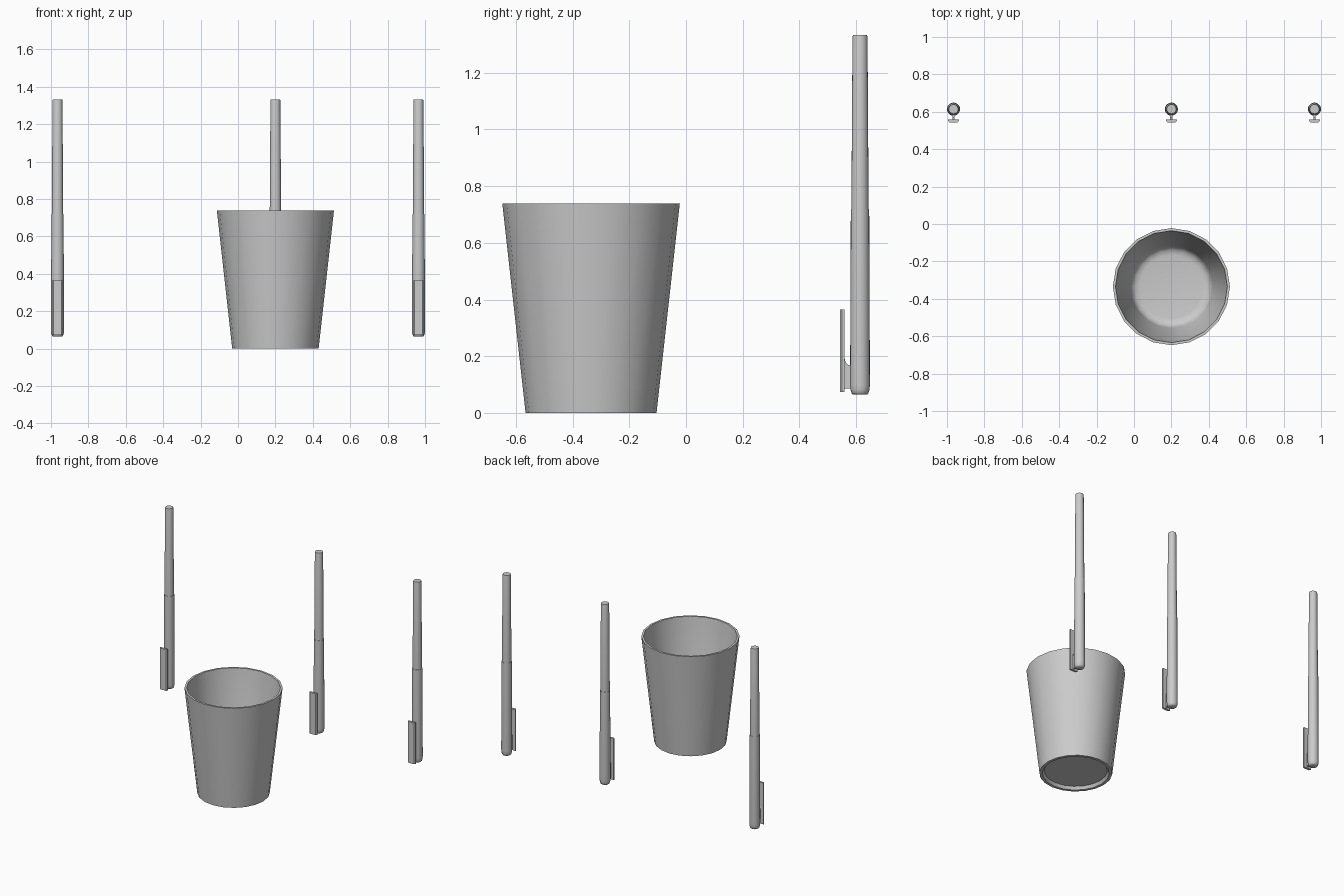
import bpy, bmesh, math

if "Cube" in bpy.data.objects:
    bpy.data.objects.remove(bpy.data.objects["Cube"])


def finish(name, bm, loc, angle=35):
    bmesh.ops.recalc_face_normals(bm, faces=bm.faces)
    me = bpy.data.meshes.new(name)
    bm.to_mesh(me)
    bm.free()
    ob = bpy.data.objects.new(name, me)
    bpy.context.collection.objects.link(ob)
    ob.location = loc
    bpy.ops.object.select_all(action='DESELECT')
    ob.select_set(True)
    bpy.context.view_layer.objects.active = ob
    bpy.ops.object.shade_smooth_by_angle(angle=math.radians(angle))
    return ob


def lathe(name, profile, sides, loc, angle=35):
    """Revolve (radius, z) points about z; both ends are capped."""
    bm = bmesh.new()
    rings = []
    for r, z in profile:
        rings.append([bm.verts.new((r * math.cos(2 * math.pi * i / sides),
                                    r * math.sin(2 * math.pi * i / sides), z))
                      for i in range(sides)])
    for a, b in zip(rings, rings[1:]):
        for i in range(sides):
            j = (i + 1) % sides
            bm.faces.new((a[i], a[j], b[j], b[i]))
    bm.faces.new(rings[0])
    bm.faces.new(rings[-1])
    return finish(name, bm, loc, angle)


def prism(name, outline, axis, depth, loc):
    """Extrude a closed 2D outline, centred, along x (yz outline) or z (xy outline)."""
    bm = bmesh.new()
    ends = []
    for d in (-depth / 2, depth / 2):
        ends.append([bm.verts.new((d, u, v) if axis == 'x' else (u, v, d))
                     for u, v in outline])
    bm.faces.new(ends[0])
    bm.faces.new(ends[1])
    n = len(outline)
    for i in range(n):
        j = (i + 1) % n
        bm.faces.new((ends[0][i], ends[0][j], ends[1][j], ends[1][i]))
    return finish(name, bm, loc)


# Tapered cup with thin wall, rounded inner floor and recessed underside
cup_profile = [(0.2, 0.02), (0.212, 0.0), (0.231, 0.0), (0.313, 0.738),
               (0.299, 0.738), (0.221, 0.075), (0.212, 0.052),
               (0.195, 0.037), (0.17, 0.033)]
lathe("cup", cup_profile, 20, (0.2, -0.335, 0))

# Three capped pens standing behind the cup
for n, x in enumerate((-0.965, 0.2, 0.965), 1):
    y = 0.614
    # cap with rounded closed end
    lathe(f"pen_cap_{n}", [(0.025, 0.065), (0.03, 0.07), (0.0335, 0.082),
                           (0.035, 0.1), (0.0325, 0.72), (0.029, 0.72)],
          20, (x, y, 0), 50)
    # tapering barrel
    lathe(f"pen_barrel_{n}", [(0.03, 0.66), (0.0305, 0.72), (0.0265, 1.325),
                              (0.025, 1.333)], 20, (x, y, 0), 50)
    # flat clip with chamfered front corners
    prism(f"pen_clip_{n}", [(-0.029, 0.559), (-0.029, 0.551), (-0.022, 0.544),
                            (0.022, 0.544), (0.029, 0.551), (0.029, 0.559)],
          'z', 0.29, (x, 0, 0.219))
    # narrow web joining clip to cap
    prism(f"clip_web_{n}", [(0.555, 0.078), (0.562, 0.086), (0.59, 0.086),
                            (0.59, 0.168), (0.57, 0.17), (0.562, 0.182),
                            (0.555, 0.21)], 'x', 0.013, (x, 0, 0))
